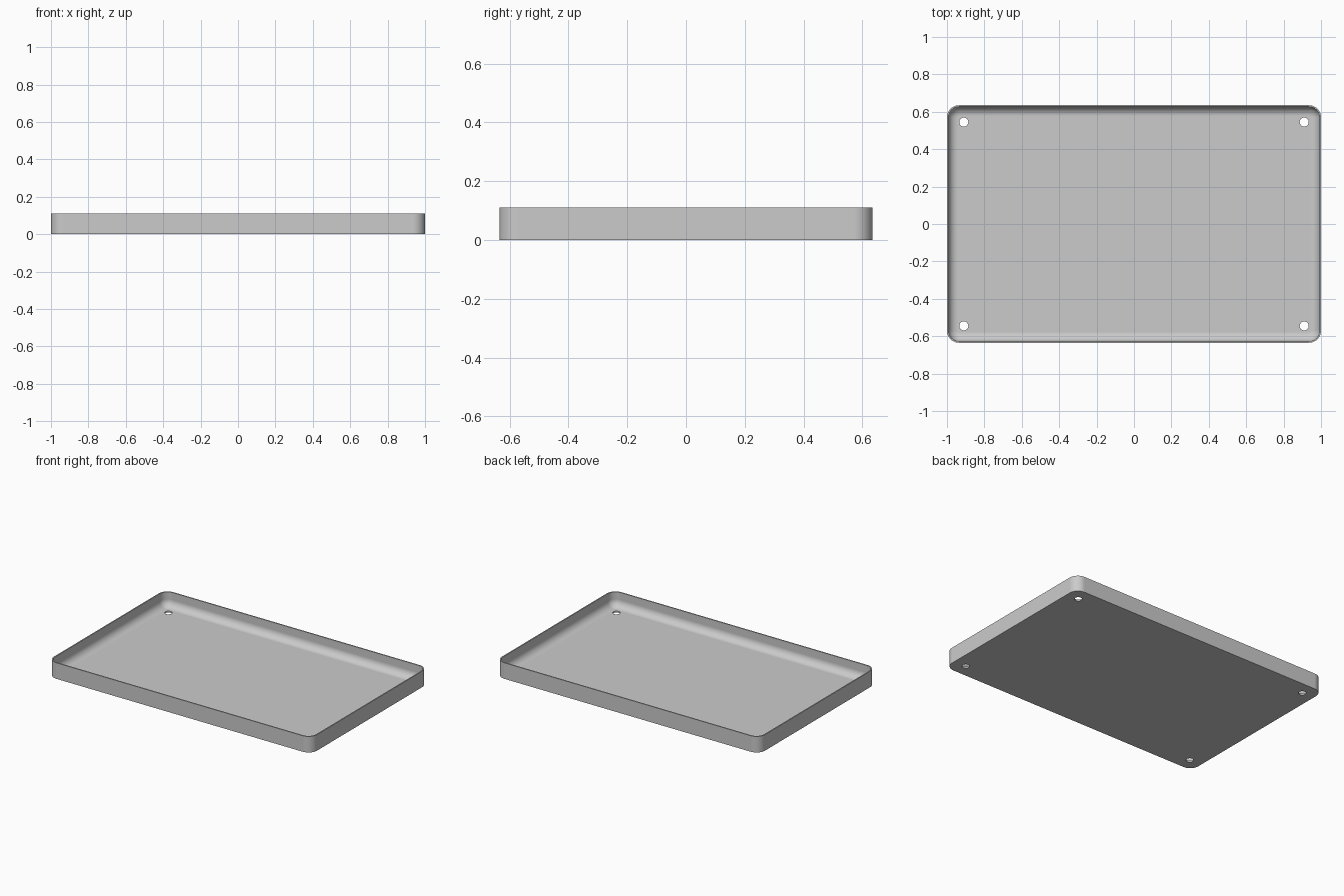
import bpy, bmesh, math

cube = bpy.data.objects.get("Cube")
if cube:
    bpy.data.objects.remove(cube, do_unlink=True)

HALF_X, HALF_Y, HEIGHT = 1.0, 0.635, 0.11
CORNER, WALL, FLOOR, FILLET = 0.065, 0.008, 0.01, 0.05
HOLE_X, HOLE_Y, HOLE_R = 0.91, 0.545, 0.024
CORNER_STEPS, FILLET_STEPS = 12, 10

grey = bpy.data.materials.new("light grey")
grey.use_nodes = True
grey.diffuse_color = (0.6, 0.6, 0.6, 1)
grey.node_tree.nodes["Principled BSDF"].inputs["Base Color"].default_value = grey.diffuse_color


def ring(bm, inset, z):
    """Rounded rectangle of vertices, inset from the outer wall."""
    verts = []
    r = CORNER - inset
    for quarter, (sx, sy) in enumerate([(1, 1), (-1, 1), (-1, -1), (1, -1)]):
        for i in range(CORNER_STEPS + 1):
            a = math.pi / 2 * (quarter + i / CORNER_STEPS)
            verts.append(bm.verts.new((sx * (HALF_X - CORNER) + r * math.cos(a),
                                       sy * (HALF_Y - CORNER) + r * math.sin(a), z)))
    return verts


# Cross-section: outer wall, rim, inner wall, then curved fillet to the floor
section = [(0, 0), (0, HEIGHT), (WALL, HEIGHT)]
for i in range(FILLET_STEPS + 1):
    a = math.pi / 2 * i / FILLET_STEPS
    section.append((WALL + FILLET * (1 - math.cos(a)),
                    FLOOR + FILLET * (1 - math.sin(a))))

# Tray shell
bm = bmesh.new()
rings = [ring(bm, d, z) for d, z in section]
for low, high in zip(rings, rings[1:]):
    for i in range(len(low)):
        j = (i + 1) % len(low)
        bm.faces.new((low[i], low[j], high[j], high[i]))
bm.faces.new(rings[0])
bm.faces.new(rings[-1])
bmesh.ops.recalc_face_normals(bm, faces=bm.faces)
mesh = bpy.data.meshes.new("tray")
bm.to_mesh(mesh)
bm.free()
mesh.materials.append(grey)
tray = bpy.data.objects.new("tray", mesh)
bpy.context.collection.objects.link(tray)

# Corner screw holes
for sx in (-1, 1):
    for sy in (-1, 1):
        bpy.ops.mesh.primitive_cylinder_add(vertices=32, radius=HOLE_R, depth=0.08,
                                            location=(sx * HOLE_X, sy * HOLE_Y, 0))
        cutter = bpy.context.object
        cutter.name = "hole_cutter"
        cutter.hide_render = True
        cutter.data.materials.append(grey)
        cut = tray.modifiers.new("screw hole", 'BOOLEAN')
        cut.operation = 'DIFFERENCE'
        cut.solver = 'EXACT'
        cut.object = cutter
        bpy.context.view_layer.objects.active = tray
        bpy.ops.object.modifier_apply(modifier=cut.name)
        bpy.data.objects.remove(cutter, do_unlink=True)

# Smooth curves with crisp rim and hole edges
bpy.ops.object.select_all(action='DESELECT')
tray.select_set(True)
bpy.context.view_layer.objects.active = tray
bpy.ops.object.shade_smooth_by_angle(angle=math.radians(35))
weighted = tray.modifiers.new("flat floor shading", 'WEIGHTED_NORMAL')
weighted.keep_sharp = True
